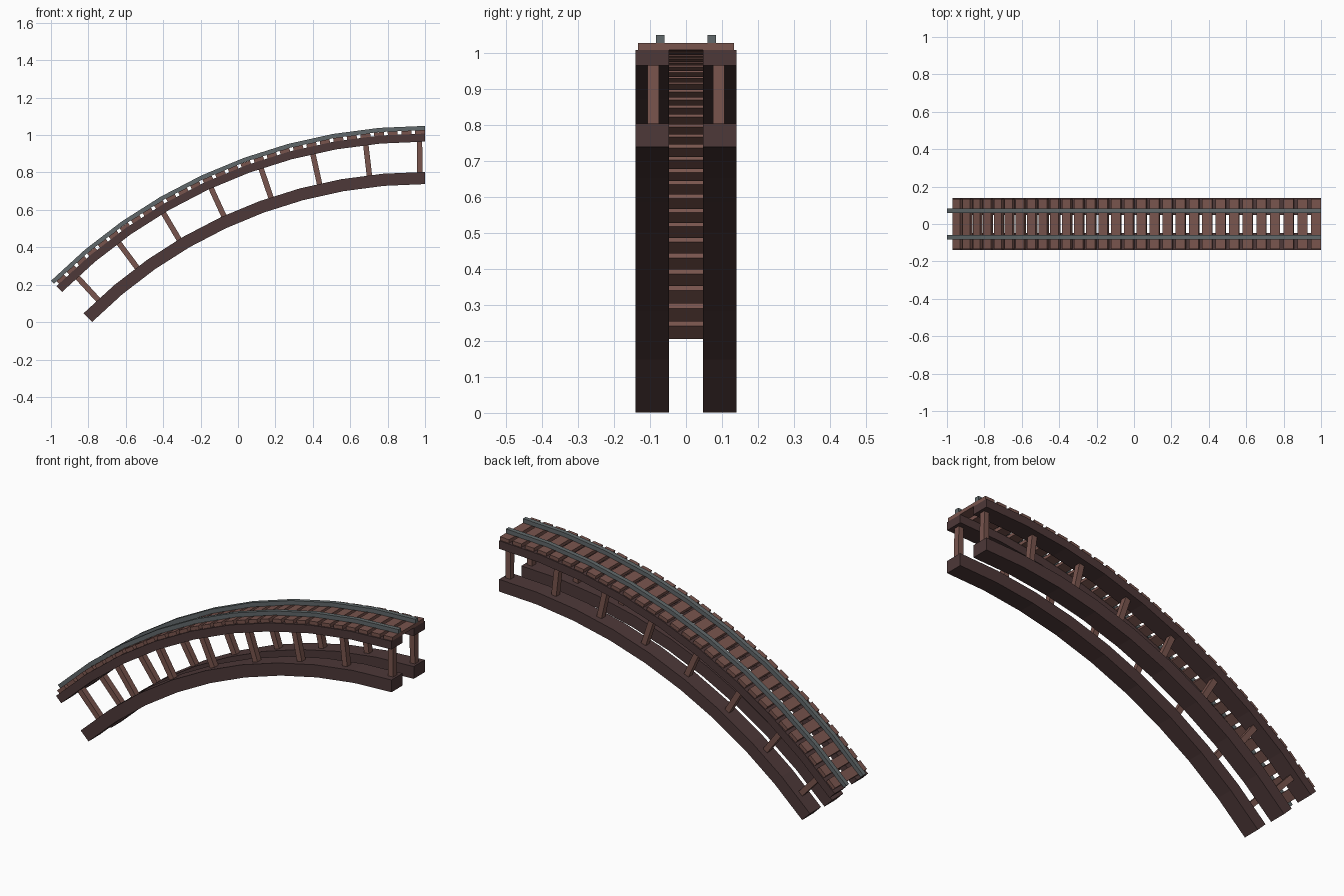
import bpy, bmesh, math

if "Cube" in bpy.data.objects:
    bpy.data.objects.remove(bpy.data.objects["Cube"])

ZC = -1.78                 # arc centre is at x = 1, z = ZC
ARC, SEGS = 45.0, 9        # degrees swept and straight segments
STEP = ARC / SEGS


def material(name, rgb):
    m = bpy.data.materials.new(name)
    m.diffuse_color = (*rgb, 1)
    m.use_nodes = True
    m.node_tree.nodes["Principled BSDF"].inputs["Base Color"].default_value = m.diffuse_color
    return m


BEAM = material("dark_wood", (0.075, 0.040, 0.040))
PLANK = material("light_wood", (0.19, 0.09, 0.075))
STEEL = material("steel", (0.12, 0.14, 0.145))


def on_arc(r, deg, y):
    """Point on the faceted arc of radius r, deg measured back from the crest."""
    off = deg % STEP - STEP / 2
    r *= math.cos(math.radians(STEP / 2)) / math.cos(math.radians(off))
    a = math.radians(deg)
    return (1 - r * math.sin(a), y, ZC + r * math.cos(a))


def sweep(bm, r0, r1, y0, y1, angles):
    """Rectangular section carried along the arc through the given angles."""
    rings = [[bm.verts.new(on_arc(r, a, y))
              for r, y in ((r0, y0), (r0, y1), (r1, y1), (r1, y0))] for a in angles]
    for p, q in zip(rings, rings[1:]):
        for i in range(4):
            j = (i + 1) % 4
            bm.faces.new((p[i], p[j], q[j], q[i]))
    bm.faces.new(rings[0])
    bm.faces.new(rings[-1])


def post(bm, r0, r1, y0, y1, deg, width):
    """Straight-sided radial box."""
    a = math.radians(deg)
    rad, tan = (-math.sin(a), math.cos(a)), (math.cos(a), math.sin(a))
    rings = []
    for r in (r0, r1):
        rings.append([bm.verts.new((1 + r * rad[0] + s * tan[0], y, ZC + r * rad[1] + s * tan[1]))
                      for s, y in ((-width / 2, y0), (width / 2, y0), (width / 2, y1), (-width / 2, y1))])
    for i in range(4):
        j = (i + 1) % 4
        bm.faces.new((rings[0][i], rings[0][j], rings[1][j], rings[1][i]))
    bm.faces.new(rings[0])
    bm.faces.new(rings[1])


def finish(name, bm, mat):
    bmesh.ops.recalc_face_normals(bm, faces=bm.faces[:])
    me = bpy.data.meshes.new(name)
    bm.to_mesh(me)
    bm.free()
    me.materials.append(mat)
    bpy.context.collection.objects.link(bpy.data.objects.new(name, me))


curve = [i * STEP for i in range(SEGS + 1)]

for side, s in (("front", -1), ("back", 1)):
    # long beams and steel rail
    for name, r0, r1, ya, yb, mat in (
            ("lower_beam", 2.518, 2.583, 0.047, 0.14, BEAM),
            ("upper_beam", 2.745, 2.788, 0.047, 0.14, BEAM),
            ("rail", 2.807, 2.829, 0.06, 0.083, STEEL)):
        bm = bmesh.new()
        sweep(bm, r0, r1, s * ya, s * yb, curve)
        finish(f"{side}_{name}", bm, mat)

    # posts between the beams
    bm = bmesh.new()
    for k in range(8):
        post(bm, 2.572, 2.752, s * 0.075, s * 0.107, 0.62 + 6 * k, 0.029)
    finish(f"{side}_posts", bm, PLANK)

# cross ties under the rails
bm = bmesh.new()
for k in range(30):
    a = 1.5 * k
    sweep(bm, 2.788, 2.807, -0.133, 0.133, (a, a + 1.09))
finish("cross_ties", bm, PLANK)
